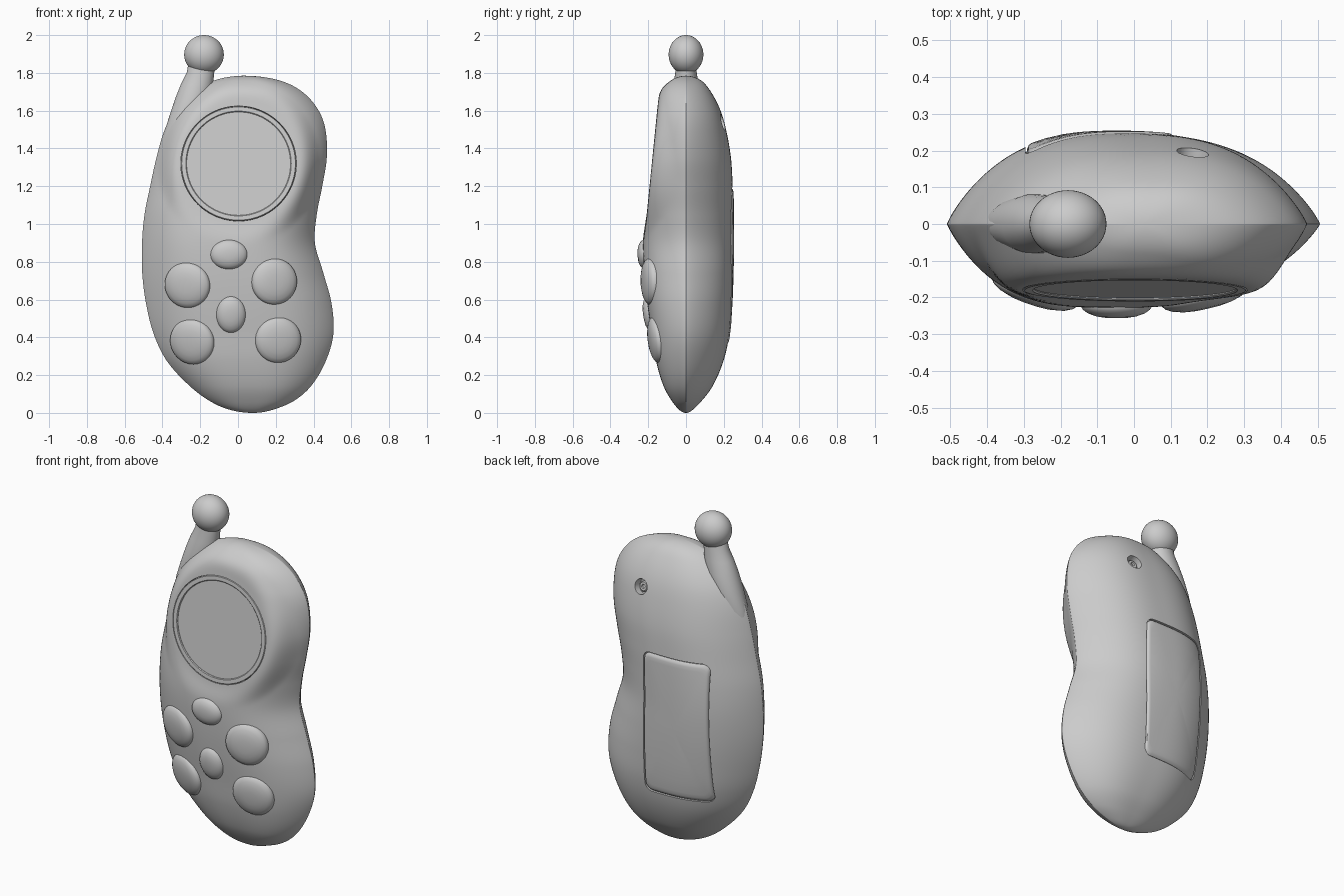
import bpy, bmesh, math
from mathutils import Vector

if "Cube" in bpy.data.objects:
    bpy.data.objects.remove(bpy.data.objects["Cube"])

# z, left x, right x, front depth, back depth of the bean-shaped body
ROWS = [
    (0, .08, .08, 0, 0), (.02, -.055, .195, .04, .04), (.06, -.145, .29, .073, .08),
    (.14, -.253, .385, .118, .14), (.28, -.38, .467, .16, .2), (.42, -.447, .505, .182, .23),
    (.58, -.487, .495, .205, .242), (.74, -.507, .452, .221, .248), (.9, -.508, .407, .228, .25),
    (1.05, -.495, .417, .222, .25), (1.2, -.465, .446, .206, .247), (1.35, -.432, .47, .188, .238),
    (1.5, -.388, .463, .171, .212), (1.6, -.335, .427, .16, .183), (1.7, -.235, .34, .132, .132),
    (1.76, -.125, .22, .08, .08), (1.785, .03, .03, 0, 0)]
TOP = 1.785
SCREEN = Vector((.003, -.18, 1.32))


def to_phi(z):
    return math.acos(max(-1, min(1, 1 - 2 * z / TOP)))


PHI = [to_phi(r[0]) for r in ROWS]


def section(z):
    """Smoothly interpolated left, right, front, back at height z."""
    p, n = to_phi(z), len(ROWS)
    i = 0
    while i < n - 2 and p > PHI[i + 1]:
        i += 1
    h = PHI[i + 1] - PHI[i]
    t = (p - PHI[i]) / h

    def slope(k, c):
        a, b = max(k - 1, 0), min(k + 1, n - 1)
        return (ROWS[b][c] - ROWS[a][c]) / (PHI[b] - PHI[a])

    return [(2*t**3 - 3*t*t + 1) * ROWS[i][c] + (t**3 - 2*t*t + t) * h * slope(i, c)
            + (3*t*t - 2*t**3) * ROWS[i + 1][c] + (t**3 - t*t) * h * slope(i + 1, c)
            for c in range(1, 5)]


def surf(x, z, side):
    """Body surface y at x, z; side -1 is front, 1 is back."""
    l, r, f, b = section(z)
    u = min(1, abs(x - (l + r) / 2) / max((r - l) / 2, 1e-6))
    if side > 0:
        return b * (1 - u ** 2.7) ** .86
    # the front is fuller and flatter around the screen
    y = -f * (1 - u ** (3 + 1.1 * math.exp(-((z - 1.32) / .32) ** 2))) ** .88
    d = math.hypot(x - SCREEN.x, z - SCREEN.z)
    t = max(0, min(1, (.44 - d) / .13))
    t = t * t * (3 - 2 * t) * (1 - u ** 10)
    return y + t * (SCREEN.y + .1 * (z - SCREEN.z) - y)


def normal(x, z, side, e=.03):
    dx = (surf(x + e, z, side) - surf(x - e, z, side)) / (2 * e)
    dz = (surf(x, z + e, side) - surf(x, z - e, side)) / (2 * e)
    return Vector((-dx, 1, -dz)).normalized() * side


def skin(name, rings, smooth=True):
    """Closed mesh through successive rings of equal point count."""
    bm = bmesh.new()
    vs = [[bm.verts.new(p) for p in ring] for ring in rings]
    for a, b in zip(vs, vs[1:]):
        for j in range(len(a)):
            k = (j + 1) % len(a)
            bm.faces.new((a[j], a[k], b[k], b[j]))
    bmesh.ops.remove_doubles(bm, verts=bm.verts, dist=1e-5)
    bmesh.ops.recalc_face_normals(bm, faces=bm.faces)
    me = bpy.data.meshes.new(name)
    bm.to_mesh(me)
    bm.free()
    ob = bpy.data.objects.new(name, me)
    bpy.context.collection.objects.link(ob)
    if smooth:
        shade(ob)
    return ob


def shade(ob):
    bpy.ops.object.select_all(action='DESELECT')
    ob.select_set(True)
    bpy.context.view_layer.objects.active = ob
    bpy.ops.object.shade_smooth_by_angle(angle=math.radians(35))


def lathe(name, profile, loc, nrm, rx=1, rz=1, seg=64):
    q = nrm.to_track_quat('Z', 'Y')
    rings = [[Vector(loc) + q @ Vector((r * rx * math.cos(2 * math.pi * j / seg),
                                        r * rz * math.sin(2 * math.pi * j / seg), h))
              for j in range(seg)] for r, h in profile]
    return skin(name, rings)


def panel(name, hw, hh, rad, steps):
    """Rounded rectangle following the back surface; steps are (scale, lift)."""
    cx, cz, out = -.092, .775, []
    corners = [(1, 1, 0), (-1, 1, 90), (-1, -1, 180), (1, -1, 270)]
    pts = [(sx * (hw - rad) + rad * math.cos(math.radians(a + d)),
            sz * (hh - rad) + rad * math.sin(math.radians(a + d)))
           for sx, sz, a in corners for d in range(0, 91, 15)]
    for (x0, z0), (x1, z1) in zip(pts, pts[1:] + pts[:1]):
        n = max(1, round(math.hypot(x1 - x0, z1 - z0) / .03))
        out += [(x0 + (x1 - x0) * k / n, z0 + (z1 - z0) * k / n) for k in range(n)]
    return skin(name, [[(cx + x * s, surf(cx + x * s, cz + z * s, 1) + lift, cz + z * s)
                        for x, z in out] for s, lift in steps])


# Body shell
N, M = 150, 160
rings = []
for i in range(N + 1):
    z = TOP * (1 - math.cos(math.pi * i / N)) / 2
    l, r = section(z)[:2]
    ring = []
    for j in range(M):
        a = 2 * math.pi * j / M
        x = (l + r) / 2 + (r - l) / 2 * math.cos(a)
        y = 0 if j % (M // 2) == 0 else surf(x, z, 1 if j < M / 2 else -1)
        ring.append((x, y, z))
    rings.append(ring)
body = skin("body", rings, False)

# Recesses for the screen, battery cover and screw
face = Vector((0, -1, .1)).normalized()
hole = Vector((.16, surf(.16, 1.54, 1), 1.54))
hole_n = normal(hole.x, hole.z, 1)
inner = [0, .25, .5, .75, .9]
cutters = [
    lathe("screen_cutter", [(0, -.03), (.306, -.03), (.306, .06), (0, .06)], SCREEN, face, seg=96),
    lathe("screw_cutter", [(0, -.04), (.042, -.04), (.046, .05), (0, .05)], hole, hole_n),
    panel("cover_cutter", .204, .419, .045, [(s, -.014) for s in inner + [1]]
          + [(s, .05) for s in [1] + inner[::-1]])]
for c in cutters:
    c.hide_render = True
    m = body.modifiers.new("cut", 'BOOLEAN')
    m.operation, m.solver, m.object = 'DIFFERENCE', 'EXACT', c
    bpy.context.view_layer.objects.active = body
    bpy.ops.object.modifier_apply(modifier=m.name)
    bpy.data.objects.remove(c)
shade(body)

# Screen and its rim
lathe("screen", [(0, -.006), (.275, -.006), (.275, -.04), (0, -.04)], SCREEN, face, seg=96)
lathe("screen_rim", [(.275, -.04), (.275, -.003), (.279, .001), (.301, .001), (.304, -.002),
                     (.304, -.04), (.275, -.04)], SCREEN, face, seg=96)

# Back battery cover with rounded edge
panel("battery_cover", .199, .414, .04,
      [(s, .004) for s in inner] + [(.95, .004), (.98, .001), (1, -.007), (1, -.025), (0, -.025)])

# Screw in its recess
lathe("screw", [(0, -.03), (.01, -.03), (.012, -.02), (.024, -.02), (.03, -.028),
                (.03, -.05), (0, -.05)], hole, hole_n, seg=24)

# Domed buttons
DOME = [(0, .03), (.3, .029), (.55, .025), (.78, .017), (.92, .007), (.98, -.002), (1, -.014),
        (1, -.06), (0, -.06)]
for name, x, z, rx, rz in [
        ("button_upper_left", -.272, .675, .125, .122), ("button_upper_right", .195, .695, .123, .123),
        ("button_lower_left", -.247, .375, .123, .123), ("button_lower_right", .214, .385, .123, .123),
        ("button_middle_top", -.048, .838, .099, .079), ("button_middle_low", -.037, .52, .079, .099)]:
    lathe(name, DOME, (x, surf(x, z, -1), z), normal(x, z, -1), rx, rz, 48)

# Antenna stalk blending into the body, with a ball on top
STALK = [(-.19, 1.86, 0, 0), (-.19, 1.86, .07, .052), (-.199, 1.8, .073, .057),
         (-.217, 1.74, .085, .066), (-.237, 1.67, .093, .077), (-.272, 1.58, .088, .082),
         (-.31, 1.48, .083, .072), (-.35, 1.38, .065, .045), (-.37, 1.28, .04, .02), (-.37, 1.28, 0, 0)]
skin("antenna_stalk", [[(x + rx * math.cos(2 * math.pi * j / 40), ry * math.sin(2 * math.pi * j / 40), z)
                        for j in range(40)] for x, z, rx, ry in STALK])
bpy.ops.mesh.primitive_uv_sphere_add(segments=48, ring_count=24, radius=1, location=(-.18, 0, 1.897))
ball = bpy.context.object
ball.name = "antenna_ball"
ball.scale = (.105, .092, .103)
shade(ball)
